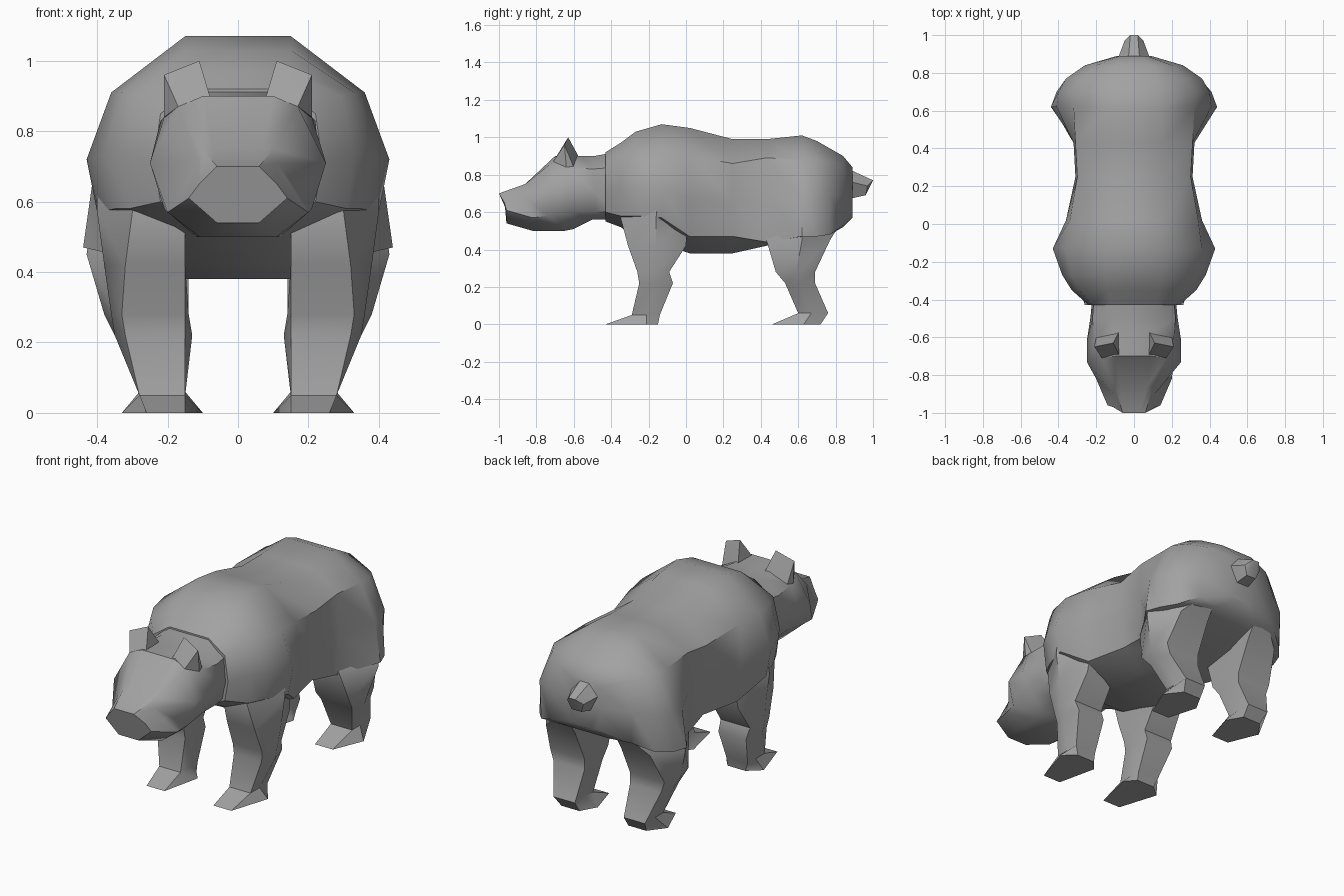
import bpy
import bmesh
import math
from mathutils import Vector

UNIT = 0.01  # all part measurements below are in hundredths

default_cube = bpy.data.objects.get("Cube")
if default_cube:
    bpy.data.objects.remove(default_cube, do_unlink=True)

fur = bpy.data.materials.new("grey_fur")
fur.use_nodes = True
fur_colour = (0.36, 0.36, 0.36, 1)
fur.diffuse_color = fur_colour
fur.node_tree.nodes["Principled BSDF"].inputs["Base Color"].default_value = fur_colour


def finish(name, bm):
    """Turn a bmesh into a named object with soft shading and crisp creases."""
    bmesh.ops.recalc_face_normals(bm, faces=bm.faces[:])
    mesh = bpy.data.meshes.new(name)
    bm.to_mesh(mesh)
    bm.free()
    mesh.materials.append(fur)
    part = bpy.data.objects.new(name, mesh)
    bpy.context.collection.objects.link(part)
    bpy.ops.object.select_all(action="DESELECT")
    part.select_set(True)
    bpy.context.view_layer.objects.active = part
    bpy.ops.object.shade_smooth_by_angle(angle=math.radians(42))
    return part


def loft(name, rings):
    """Skin a list of closed rings and cap both ends."""
    bm = bmesh.new()
    loops = [[bm.verts.new(Vector(point) * UNIT) for point in ring] for ring in rings]
    for first, second in zip(loops, loops[1:]):
        count = len(first)
        for i in range(count):
            j = (i + 1) % count
            bm.faces.new((first[i], first[j], second[j], second[i]))
    bm.faces.new(loops[0])
    bm.faces.new(loops[-1])
    return finish(name, bm)


def hull(name, points):
    """Wrap a small faceted solid around a handful of corner points."""
    bm = bmesh.new()
    for point in points:
        bm.verts.new(Vector(point) * UNIT)
    result = bmesh.ops.convex_hull(bm, input=bm.verts[:])
    unused = [v for v in result["geom_interior"] if isinstance(v, bmesh.types.BMVert)]
    bmesh.ops.delete(bm, geom=unused, context="VERTS")
    return finish(name, bm)


def mirrored(points, side):
    return [(x * side, y, z) for x, y, z in points]


def symmetric_ring(half):
    """Close a left half outline, listed from top to bottom, with its mirror."""
    return half + mirrored(reversed(half), -1)


# Torso: station along y, then (x, z) for spine, flank top, flank, flank base, belly
torso_stations = [
    (-43, (12, 92), (22, 85), (24, 71), (22, 60), (12, 55)),
    (-35, (14, 97), (29, 90), (33, 74), (31, 58), (15, 52)),
    (-27, (15, 103), (33, 91), (38, 73), (35, 58), (15, 47)),
    (-13, (15, 107), (36, 91), (43, 72), (40, 57), (15, 43)),
    (2, (15, 105), (34, 90), (36, 68), (33, 47), (15, 38)),
    (25, (15, 99), (30, 86), (31, 66), (28, 47), (15, 38)),
    (43, (15, 99), (31, 89), (32, 68), (31, 44), (14, 42)),
    (62, (14, 101), (32, 88), (41, 68), (44, 47), (14, 45)),
    (70, (13, 98), (32, 88), (40, 67), (41, 47), (14, 48)),
    (77, (12, 94), (28, 87), (36, 69), (35, 48), (13, 50)),
    (84, (10, 90), (20, 85), (26, 70), (25, 53), (12, 52)),
    (89, (4, 84), (7, 81), (9, 70), (8, 58), (4, 57)),
]
loft("torso", [symmetric_ring([(x, y, z) for x, z in outline])
               for y, *outline in torso_stations])

# Head: slanted half rings from the nose tip back into the neck
head_halves = [
    [(3, -100, 70), (6, -100, 70), (11, -97, 65), (14, -96, 61), (6, -96, 54)],
    [(7, -86, 75), (10, -86, 75), (11, -90, 71), (20, -82, 57), (11, -82, 50)],
    [(10, -70, 90), (17, -71, 87), (25, -73, 71), (21, -74, 58), (12, -65, 50)],
    [(10, -57, 90), (21, -62, 84), (25, -62, 71), (21, -60, 60), (12, -60, 51)],
    [(12, -49, 90), (22, -50, 83), (23, -49, 71), (21, -49, 60), (12, -50, 56)],
    [(12, -38, 92), (21, -38, 84), (22, -38, 70), (20, -38, 61), (12, -38, 56)],
]
loft("head", [symmetric_ring(half) for half in head_halves])

# Ear wedge: base corners followed by the two tip corners
ear_points = [
    (8, -69, 90), (17, -71, 87), (21, -64, 84), (8, -57, 89),
    (20, -60, 84), (11, -63, 100), (21, -65, 96),
]

# Legs: z, front y, middle y, back y, inner x, outer x, middle inner x, middle outer x
front_leg_levels = [
    (0, -43, -21, -15, 15, 26, 10, 33),
    (5, -29, -21, -14, 15, 28, 15, 28),
    (22, -25, -17, -7, 15, 32, 13, 35),
    (28, -26, -17, -9, 15, 33, 14, 36),
    (42, -31, -16, 0, 15, 32, 15, 38),
    (57, -35, -16, 1, 15, 30, 15, 40),
    (66, -31, -15, 0, 15, 29, 15, 40),
]
rear_leg_levels = [
    (0, 46, 63, 72, 15, 26, 10, 33),
    (6, 60, 67, 76, 15, 28, 15, 28),
    (22, 53, 61, 69, 14, 33, 13, 35),
    (28, 48, 59, 69, 14, 35, 14, 38),
    (45, 43, 62, 77, 14, 32, 14, 43),
    (53, 45, 62, 82, 14, 24, 14, 42),
]


def leg_ring(z, front, middle, back, inner, outer, mid_inner, mid_outer):
    return [(inner, front, z), (outer, front, z), (mid_outer, middle, z),
            (outer, back, z), (inner, back, z), (mid_inner, middle, z)]


for label, side in (("left", 1), ("right", -1)):
    hull(label + "_ear", mirrored(ear_points, side))
    for end, levels in (("front", front_leg_levels), ("rear", rear_leg_levels)):
        loft(f"{label}_{end}_leg", [mirrored(leg_ring(*level), side) for level in levels])

# Tail: short tapered stub
tail_half = [(3, 87, 83), (8, 89, 76), (4, 87, 67), (2, 100, 77), (5, 97, 74), (3, 96, 69)]
hull("tail", tail_half + mirrored(tail_half, -1))
